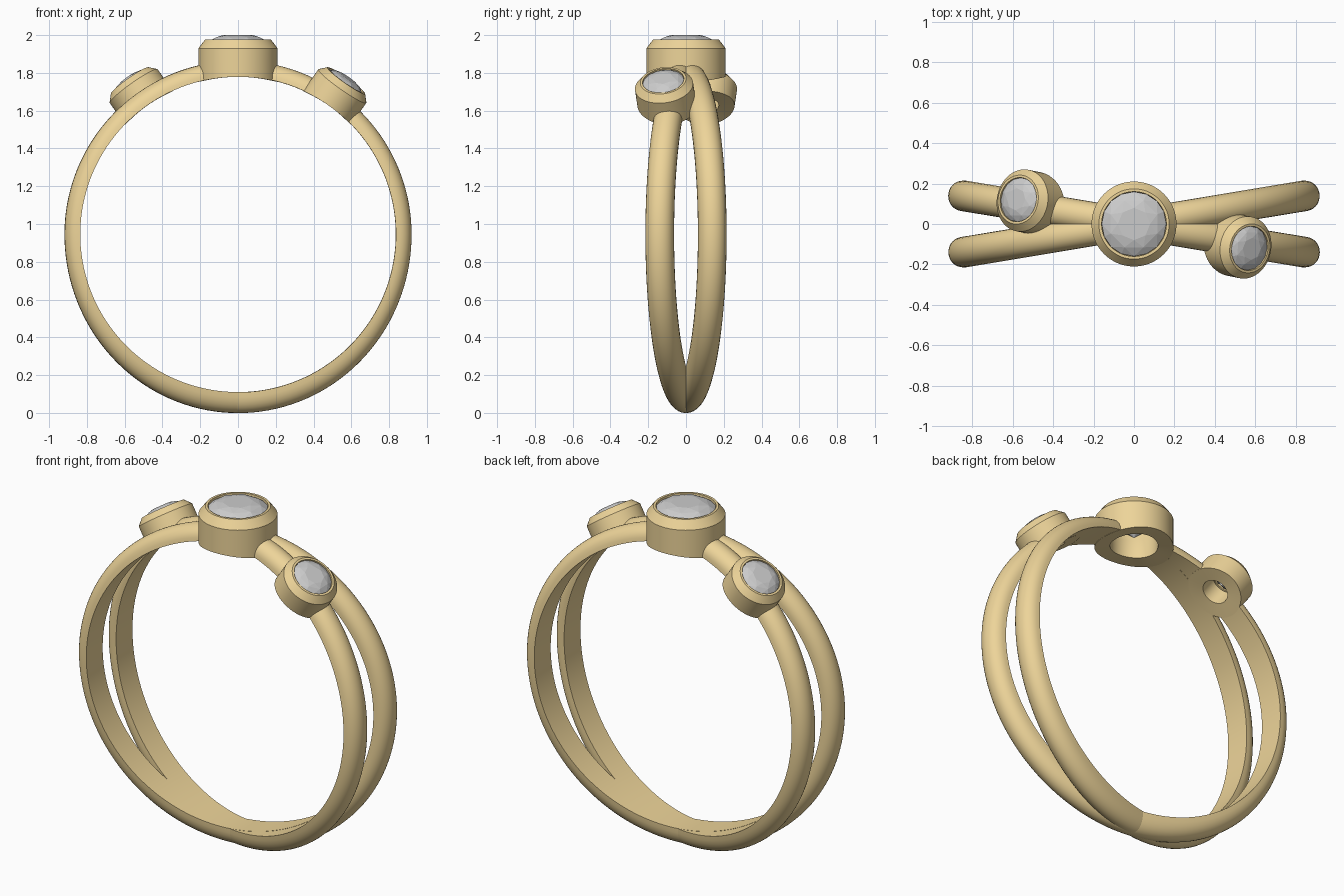
import bpy, bmesh
from math import sin, cos, pi, radians, sqrt
from mathutils import Vector

if "Cube" in bpy.data.objects:
    bpy.data.objects.remove(bpy.data.objects["Cube"])

CZ, R = 0.945, 0.835          # finger-hole centre height and radius
gold = bpy.data.materials.new("gold")
gold.diffuse_color = (0.85, 0.66, 0.32, 1)
gold.use_nodes = True
gold.node_tree.nodes["Principled BSDF"].inputs["Base Color"].default_value = gold.diffuse_color


def finish(name, bm, mat=None, smooth=True):
    bmesh.ops.recalc_face_normals(bm, faces=bm.faces[:])
    me = bpy.data.meshes.new(name)
    bm.to_mesh(me)
    bm.free()
    ob = bpy.data.objects.new(name, me)
    bpy.context.collection.objects.link(ob)
    if mat:
        me.materials.append(mat)
    if smooth:
        bpy.ops.object.select_all(action='DESELECT')
        bpy.context.view_layer.objects.active = ob
        ob.select_set(True)
        bpy.ops.object.shade_smooth_by_angle(angle=radians(30))
    return ob


def skin(bm, rings, closed):
    """Bridge successive vertex rings with quads."""
    n = len(rings[0])
    pairs = list(zip(rings, rings[1:]))
    if closed:
        pairs.append((rings[-1], rings[0]))
    for a, b in pairs:
        for i in range(n):
            j = (i + 1) % n
            bm.faces.new((a[i], a[j], b[j], b[i]))


def band(name, a0, a1, tilt, inner):
    """D-section strand swept from angle a0 to a1 (degrees from the top)."""
    bm = bmesh.new()
    steps = max(8, int((a1 - a0) / 2.5))
    rings = []
    for s in range(steps + 1):
        a = radians(a0 + (a1 - a0) * s / steps)
        t = 0.083 + 0.027 * max(0, -cos(a)) ** 2
        ring = []
        for k in range(17):
            p = pi * k / 16
            r = inner + t * max(0, sin(p)) ** 0.85
            ring.append(bm.verts.new((r * sin(a), tilt * sin(a) + 0.076 * cos(p), CZ + r * cos(a))))
        rings.append(ring)
    skin(bm, rings, False)
    bm.faces.new(rings[0])
    bm.faces.new(rings[-1])
    finish(name, bm, gold)


def setting(name, axis, outer, shoulder, top, rim, gem, hole, table):
    """Bezel cup with a faceted stone; heights run along axis from the ring centre."""
    ax = Vector(axis).normalized()
    c = sqrt(ax.x ** 2 + ax.z ** 2)
    e1 = Vector((ax.z, 0, -ax.x)) / c
    e2 = ax.cross(e1)
    radial = Vector((ax.x, 0, ax.z)) / c
    origin = Vector((0, 0, CZ))

    def place(r, ang, h):
        u, v = r * cos(ang), r * sin(ang)
        if h is None:         # bottom edge follows the finger hole
            h = (sqrt((R - 0.001) ** 2 - u * u) - v * e2.dot(radial)) / c
        return origin + e1 * u + e2 * v + ax * h

    # bezel cup
    profile = [(hole, None), (hole, top - 0.6 * gem), (gem, top - 0.2 * gem), (gem, top),
               (rim, top), (outer, shoulder), (outer, None)]
    bm = bmesh.new()
    n = 64
    rings = [[bm.verts.new(place(r, 2 * pi * i / n, h)) for i in range(n)] for r, h in profile]
    skin(bm, rings, True)
    finish(name + "_bezel", bm, gold)

    # brilliant-cut stone
    bm = bmesh.new()
    girdle = top - 0.08 * gem
    rise = table - girdle
    for r, h, count, off in ((0.5, table, 8, 0), (0.78, girdle + 0.68 * rise, 8, 0.5),
                             (1, girdle, 16, 0), (1, girdle - 0.06 * gem, 16, 0),
                             (0.45, girdle - 0.52 * gem, 8, 0.5)):
        for i in range(count):
            bm.verts.new(place(r * gem, 2 * pi * (i + off) / count, h))
    bm.verts.new(place(0, 0, girdle - 0.88 * gem))
    bmesh.ops.convex_hull(bm, input=bm.verts[:])
    bmesh.ops.dissolve_limit(bm, angle_limit=radians(1), verts=bm.verts[:], edges=bm.edges[:])
    finish(name + "_stone", bm, smooth=False)


# crossing strands, interrupted where the bezels sit
band("plain_strand", 11.3, 348.7, 0.139, R)
for nm, a0, a1 in (("right_link", 11.3, 27.9), ("jewelled_strand", 42.3, 317.7),
                   ("left_link", 332.1, 348.7)):
    band(nm, a0, a1, -0.139, R + 0.001)

# centre stone and two side stones (half-turn symmetric)
setting("centre", (0, 0, 1), 0.21, 0.985, 1.032, 0.174, 0.16, 0.128, 1.055)
for nm, s in (("right", 1), ("left", -1)):
    setting(nm, (0.57 * s, -0.12 * s, 0.81), 0.155, 0.967, 1.003, 0.122, 0.11, 0.072, 1.02)
